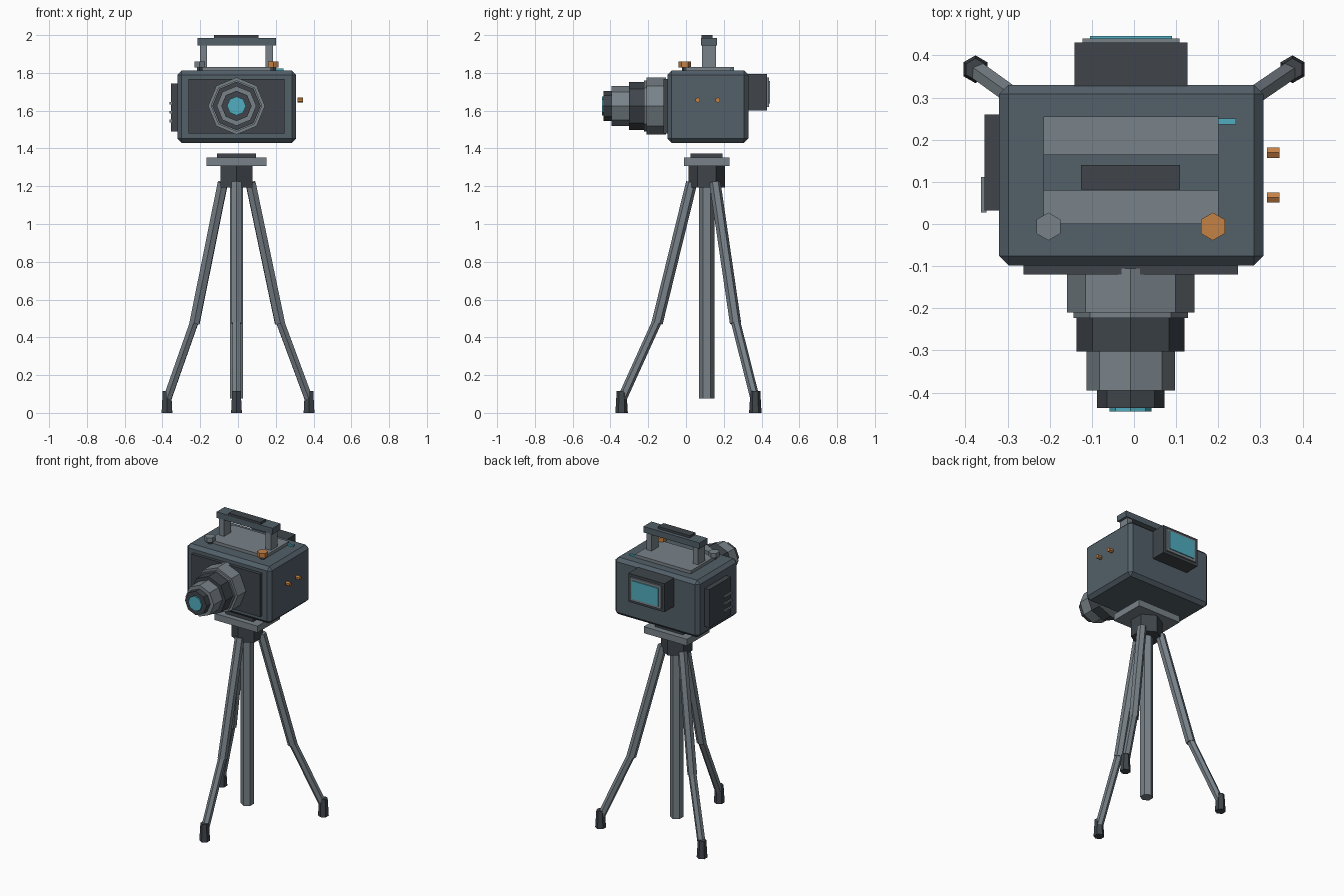
import bpy, bmesh
from mathutils import Vector, Matrix

if "Cube" in bpy.data.objects:
    bpy.data.objects.remove(bpy.data.objects["Cube"])

CX = -0.008                     # centre line of camera and tripod head
HUB_Y = 0.11                    # tripod axis
LENS_Z = 1.625


def material(name, rgb):
    m = bpy.data.materials.new(name)
    m.diffuse_color = (*rgb, 1)
    m.use_nodes = True
    m.node_tree.nodes["Principled BSDF"].inputs["Base Color"].default_value = m.diffuse_color
    return m


BODY = material("slate", (0.085, 0.115, 0.14))
LIGHT = material("light_metal", (0.19, 0.225, 0.25))
DARK = material("dark_rubber", (0.05, 0.06, 0.07))
CYAN = material("cyan_glass", (0.08, 0.42, 0.52))
ORANGE = material("orange", (0.55, 0.22, 0.06))


def finish(name, bm, mat):
    bmesh.ops.recalc_face_normals(bm, faces=bm.faces)
    mesh = bpy.data.meshes.new(name)
    bm.to_mesh(mesh)
    bm.free()
    mesh.materials.append(mat)
    ob = bpy.data.objects.new(name, mesh)
    bpy.context.collection.objects.link(ob)
    return ob


def box(name, x, y, z, mat, bevel=0):
    """Box from (min, max) ranges on each axis, optionally chamfered."""
    bm = bmesh.new()
    size = [r[1] - r[0] for r in (x, y, z)]
    mid = [(r[1] + r[0]) / 2 for r in (x, y, z)]
    bmesh.ops.create_cube(bm, size=1, matrix=Matrix.Translation(mid) @ Matrix.Diagonal((*size, 1)))
    if bevel:
        bmesh.ops.bevel(bm, geom=bm.edges[:], offset=bevel, segments=1, affect='EDGES')
    return finish(name, bm, mat)


def rod(name, a, b, r1, r2, mat, sides=6):
    """Prism or tapered prism running from point a to point b."""
    a, b = Vector(a), Vector(b)
    d = b - a
    rot = Matrix() if d.x == d.y == 0 else d.to_track_quat('Z', 'Y').to_matrix().to_4x4()
    bm = bmesh.new()
    bmesh.ops.create_cone(bm, cap_ends=True, segments=sides, radius1=r1, radius2=r2,
                          depth=d.length, matrix=Matrix.Translation((a + b) / 2) @ rot)
    return finish(name, bm, mat)


# Camera body and front panel
box("camera_body", (-0.32, 0.307), (-0.098, 0.33), (1.43, 1.812), BODY, 0.022)
box("front_panel", (-0.262, 0.247), (-0.12, -0.09), (1.48, 1.767), DARK)

# Stepped octagonal lens
stages = [("lens_mount", -0.105, -0.21, 0.151, LIGHT), ("lens_ring", -0.21, -0.223, 0.136, LIGHT),
          ("focus_ring", -0.223, -0.302, 0.128, DARK), ("lens_barrel", -0.302, -0.395, 0.105, LIGHT),
          ("lens_hood", -0.395, -0.436, 0.08, DARK), ("lens_glass", -0.436, -0.445, 0.05, CYAN)]
for name, y0, y1, r, mat in stages:
    rod(name, (CX, y0, LENS_Z), (CX, y1, LENS_Z), r, r, mat, 8)

# Viewfinder screen on the back
box("screen_housing", (-0.141, 0.127), (0.32, 0.43), (1.602, 1.793), DARK)
box("screen_frame", (-0.122, 0.108), (0.425, 0.44), (1.62, 1.775), LIGHT)
box("screen", (-0.104, 0.09), (0.435, 0.446), (1.637, 1.758), CYAN)

# Top plate and carry handle
box("top_plate", (-0.215, 0.2), (0.0, 0.255), (1.805, 1.832), LIGHT)
for side, x in (("left", (-0.2, -0.163)), ("right", (0.145, 0.184))):
    box(f"handle_post_{side}", x, (0.085, 0.158), (1.825, 1.95), LIGHT)
box("handle_bar", (-0.215, 0.2), (0.08, 0.165), (1.945, 1.985), BODY)
box("handle_grip", (-0.126, 0.109), (0.082, 0.14), (1.98, 2.0), DARK)

# Knobs and indicator on top
for side, x, mat in (("left", -0.203, LIGHT), ("right", 0.187, ORANGE)):
    rod(f"knob_stem_{side}", (x, -0.006, 1.805), (x, -0.006, 1.83), 0.016, 0.016, DARK)
    rod(f"knob_{side}", (x, -0.006, 1.828), (x, -0.006, 1.86), 0.033, 0.033, mat)
box("indicator_light", (0.2, 0.242), (0.236, 0.25), (1.805, 1.822), CYAN)

# Side buttons
for i, y in enumerate((0.063, 0.169)):
    rod(f"side_button_{i + 1}", (0.315, y, 1.656), (0.345, y, 1.656), 0.014, 0.014, ORANGE)

# Side cover with vent slats
box("side_cover", (-0.355, -0.315), (0.032, 0.26), (1.49, 1.745), DARK)
for i, z in enumerate((1.545, 1.592, 1.64)):
    box(f"vent_slat_{i + 1}", (-0.363, -0.35), (0.027, 0.112), (z - 0.007, z + 0.007), LIGHT)

# Tripod head and centre column
box("quick_plate", (-0.112, 0.095), (0.025, 0.193), (1.348, 1.374), DARK)
box("head_plate", (-0.168, 0.152), (-0.01, 0.23), (1.308, 1.352), LIGHT)
rod("tripod_hub", (CX, HUB_Y, 1.193), (CX, HUB_Y, 1.312), 0.097, 0.097, DARK)
rod("centre_column", (CX, HUB_Y, 0.075), (CX, HUB_Y, 1.25), 0.04, 0.04, LIGHT)

# Three bent legs: hip, knee and foot positions in plan
legs = {"front": ((CX, 0.03), (CX, -0.153), (CX, -0.341)),
        "left": ((-0.08, 0.153), (-0.23, 0.262), (-0.376, 0.367)),
        "right": ((0.066, 0.153), (0.222, 0.262), (0.376, 0.367))}
for side, (hip, knee, foot) in legs.items():
    rod(f"{side}_upper_leg", (*hip, 1.22), (*knee, 0.475), 0.03, 0.03, LIGHT)
    rod(f"{side}_lower_leg", (*knee, 0.485), (*foot, 0.07), 0.025, 0.025, LIGHT)
    rod(f"{side}_foot", (*foot, 0), (*foot, 0.117), 0.033, 0.026, DARK)
